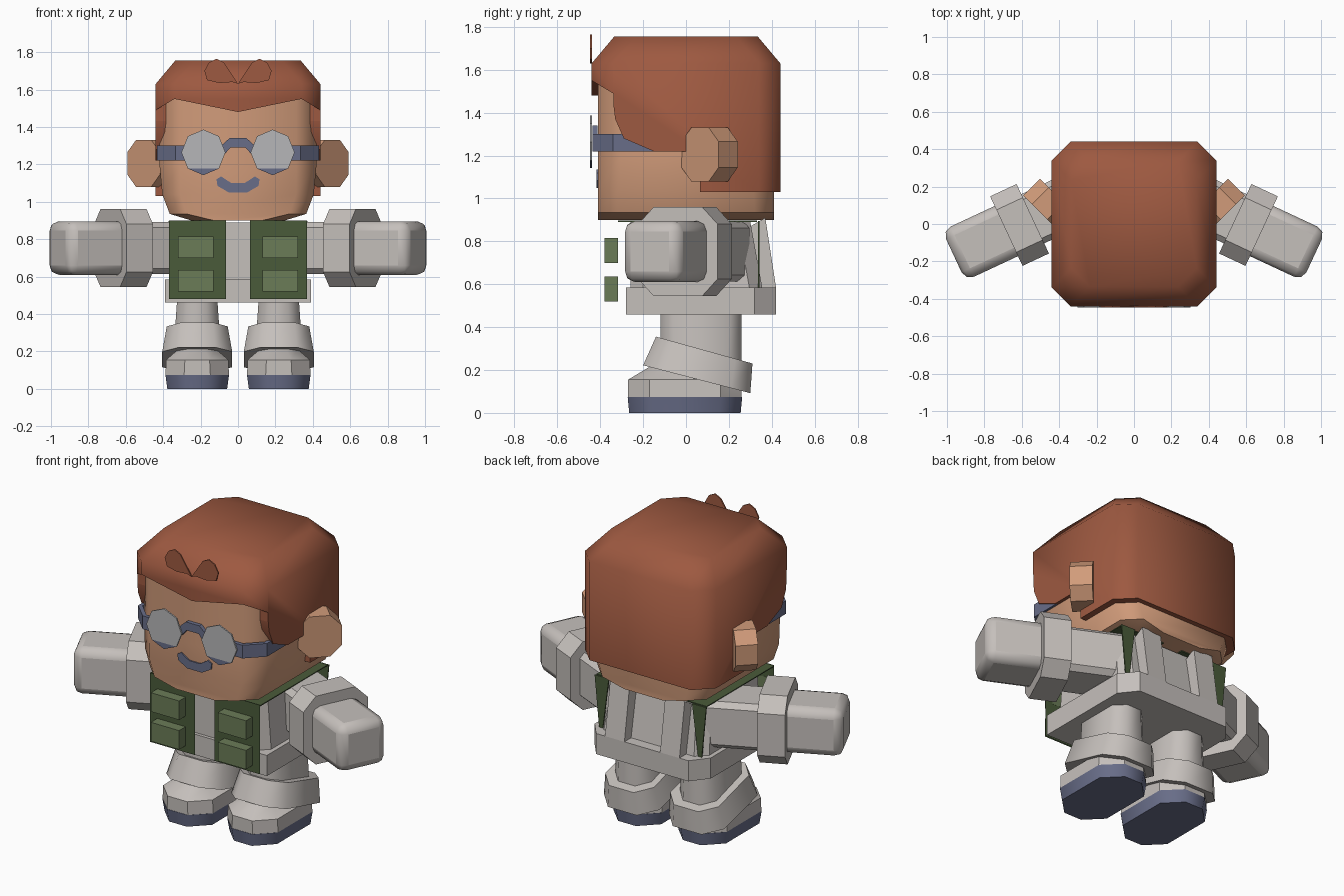
import bpy, bmesh, math
from mathutils import Matrix, Vector

if "Cube" in bpy.data.objects:
    bpy.data.objects.remove(bpy.data.objects["Cube"])


def material(name, rgb):
    m = bpy.data.materials.new(name)
    m.diffuse_color = (*rgb, 1)
    m.use_nodes = True
    m.node_tree.nodes["Principled BSDF"].inputs["Base Color"].default_value = m.diffuse_color
    return m


HAIR = material("auburn hair", (0.34, 0.10, 0.052))
SKIN = material("skin", (0.64, 0.33, 0.195))
CLOTH = material("light grey cloth", (0.56, 0.525, 0.50))
SLATE = material("slate blue", (0.14, 0.155, 0.25))
VEST = material("dark green", (0.068, 0.105, 0.042))
POUCH = material("moss green", (0.145, 0.20, 0.095))
LENS = material("lens grey", (0.47, 0.47, 0.48))


def finish(name, bm, mat, angle=30):
    bmesh.ops.recalc_face_normals(bm, faces=bm.faces)
    me = bpy.data.meshes.new(name)
    bm.to_mesh(me)
    bm.free()
    ob = bpy.data.objects.new(name, me)
    bpy.context.collection.objects.link(ob)
    me.materials.append(mat)
    smooth(ob, angle)
    return ob


def smooth(ob, angle):
    bpy.ops.object.select_all(action='DESELECT')
    ob.select_set(True)
    bpy.context.view_layer.objects.active = ob
    bpy.ops.object.shade_smooth_by_angle(angle=math.radians(angle))


def prism(name, pts, axis, lo, hi, mat, s=1, angle=30):
    """Outline pushed along an axis; a single sheet when lo equals hi."""
    bm = bmesh.new()
    place = {'x': lambda a, b, d: (s * d, a, b),
             'y': lambda a, b, d: (s * a, d, b),
             'z': lambda a, b, d: (s * a, b, d)}[axis]
    rings = [[bm.verts.new(place(a, b, d)) for a, b in pts]
             for d in ([lo] if lo == hi else [lo, hi])]
    for r in rings:
        bm.faces.new(r)
    if len(rings) == 2:
        n = len(pts)
        for i in range(n):
            j = (i + 1) % n
            bm.faces.new((rings[0][i], rings[0][j], rings[1][j], rings[1][i]))
    return finish(name, bm, mat, angle)


def rect(a0, a1, b0, b1):
    return [(a0, b0), (a1, b0), (a1, b1), (a0, b1)]


def octagon(hx, hy, c):
    return [(hx - c, -hy), (hx, c - hy), (hx, hy - c), (hx - c, hy),
            (c - hx, hy), (-hx, hy - c), (-hx, c - hy), (c - hx, -hy)]


def loft(name, rings, mat, angle=50):
    """Octagonal rings: (cx, cy, z, half x, half y, corner cut, tilt)."""
    bm = bmesh.new()
    loops = [[bm.verts.new((cx + x, cy + y, z + t * y)) for x, y in octagon(hx, hy, c)]
             for cx, cy, z, hx, hy, c, t in rings]
    bm.faces.new(loops[0])
    bm.faces.new(loops[-1])
    for a, b in zip(loops, loops[1:]):
        for i in range(8):
            j = (i + 1) % 8
            bm.faces.new((a[i], a[j], b[j], b[i]))
    return finish(name, bm, mat, angle)


# Head
loft("head", [(0, 0, 0.90, 0.25, 0.41, 0.12, 0), (0, 0, 0.935, 0.365, 0.41, 0.09, 0),
              (0, 0, 1.04, 0.405, 0.41, 0.095, 0), (0, 0, 1.20, 0.42, 0.41, 0.108, 0),
              (0, 0, 1.60, 0.42, 0.41, 0.108, 0)], SKIN)

# Hair cap with the face and cheek openings cut away
hair = loft("hair", [(0, 0, 1.03, 0.44, 0.44, 0.10, 0), (0, 0, 1.63, 0.44, 0.44, 0.10, 0),
                     (0, 0, 1.755, 0.335, 0.335, 0.10, 0)], HAIR)
cutters = [
    prism("fringe_cutter", [(-0.6, 0.9), (0.6, 0.9), (0.6, 1.40), (0.44, 1.49), (0.34, 1.55),
                            (0, 1.48), (-0.34, 1.55), (-0.44, 1.49), (-0.6, 1.40)],
          'y', -0.6, -0.338, HAIR),
    prism("cheek_cutter", [(-0.345, 0.9), (0.065, 0.9), (0.065, 1.22), (-0.15, 1.22),
                           (-0.29, 1.28), (-0.33, 1.37), (-0.345, 1.485)],
          'x', -0.6, 0.6, HAIR)]
for c in cutters:
    c.hide_render = True
    mod = hair.modifiers.new("opening", 'BOOLEAN')
    mod.operation = 'DIFFERENCE'
    mod.solver = 'EXACT'
    mod.object = c
    bpy.ops.object.select_all(action='DESELECT')
    hair.select_set(True)
    bpy.context.view_layer.objects.active = hair
    bpy.ops.object.modifier_apply(modifier=mod.name)
for c in cutters:
    bpy.data.objects.remove(c)
smooth(hair, 50)

# Mouth and glasses bridge
prism("mouth", [(-0.115, 1.12), (-0.09, 1.135), (-0.06, 1.115), (-0.035, 1.10), (0.035, 1.10),
                (0.06, 1.115), (0.09, 1.135), (0.115, 1.12), (0.11, 1.085), (0.05, 1.05),
                (-0.05, 1.05), (-0.11, 1.085)], 'y', -0.418, -0.408, SLATE)
prism("glasses_bridge", [(-0.09, 1.30), (-0.045, 1.34), (0.045, 1.34), (0.09, 1.30),
                         (0.075, 1.25), (0.04, 1.29), (-0.04, 1.29), (-0.075, 1.25)],
      'y', -0.436, -0.412, SLATE)

# Torso and hem
loft("torso", [(0, 0.05, 0.56, 0.365, 0.31, 0.06, 0), (0, 0.02, 0.89, 0.34, 0.28, 0.06, 0)],
     CLOTH, 30)
hem = [(-0.39, -0.28), (0.39, -0.28), (0.39, 0.32), (0.31, 0.42), (-0.31, 0.42), (-0.39, 0.32)]
prism("hem", hem, 'z', 0.46, 0.585, CLOTH)

for s, side in ((1, "right"), (-1, "left")):
    # Forelock leaf
    prism(side + "_forelock", [(0, 1.63), (0.03, 1.64), (0.10, 1.635), (0.165, 1.65), (0.18, 1.70),
                               (0.155, 1.745), (0.115, 1.765), (0.075, 1.745)],
          'y', -0.447, -0.439, HAIR, s)

    # Glasses: lens, lower rim facet and temple strap
    lens = [(0.185 + 0.118 * math.sin(k * math.pi / 4), 1.264 + 0.122 * math.cos(k * math.pi / 4))
            for k in range(8)]
    prism(side + "_lens", lens[:4] + lens[5:], 'y', -0.447, -0.438, LENS, s)
    prism(side + "_lens_rim", lens[3:6], 'y', -0.447, -0.438, SLATE, s)
    prism(side + "_glasses_strap", [(0.26, -0.437), (0.335, -0.437), (0.433, -0.34), (0.433, -0.05),
                                    (0.41, -0.05), (0.41, -0.33), (0.325, -0.415), (0.26, -0.415)],
          'z', 1.22, 1.30, SLATE, s)

    # Ear: octagonal disc turned outward
    ear = prism(side + "_ear", octagon(0.123, 0.125, 0.065), 'y', -0.063, 0.063, SKIN)
    ear.matrix_world = Matrix.Translation((s * 0.46, 0.11, 1.205)) @ \
        Matrix.Rotation(s * math.pi / 4, 4, 'Z')

    # Arm parts lie along local x, swung forward
    swing = Matrix.Translation((s * 0.612, -0.005, 0.7525)) @ \
        Matrix.Rotation(-s * math.radians(25), 4, 'Z')
    cuff = prism(side + "_sleeve_cuff", octagon(0.205, 0.2075, 0.08), 'x', -0.078, 0.078, CLOTH, s)
    sleeve = prism(side + "_sleeve", octagon(0.145, 0.14, 0.03), 'x', -0.40, 0, CLOTH, s)
    hand = prism(side + "_hand", rect(-0.148, 0.148, -0.143, 0.143), 'x', 0.0, 0.388, CLOTH, s)
    bev = hand.modifiers.new("rounding", 'BEVEL')
    bev.width = 0.05
    bev.segments = 2
    smooth(hand, 50)
    for part in (cuff, sleeve, hand):
        part.matrix_world = swing

    # Vest: front panel, shoulder flap, back strip
    prism(side + "_vest_front", rect(0.065, 0.37, 0.48, 0.90), 'y', -0.318, -0.318, VEST, s)
    prism(side + "_vest_shoulder", rect(0.065, 0.37, -0.318, 0.33), 'z', 0.891, 0.897, VEST, s)
    prism(side + "_vest_back", [(0.28, 0.895), (0.375, 0.895), (0.345, 0.585), (0.32, 0.585)],
          'y', 0.335, 0.342, VEST, s)
    for n, z in (("lower", 0.52), ("upper", 0.70)):
        prism(side + "_" + n + "_pouch", rect(0.13, 0.32, z, z + 0.115), 'y', -0.38, -0.317, POUCH, s)

    # Back brace on the torso
    prism(side + "_back_brace", [(0.28, 0.585), (0.42, 0.585), (0.37, 0.91), (0.30, 0.87)],
          'x', 0.12, 0.25, CLOTH, s)

    # Leg, boot band, foot and sole
    x = s * 0.218
    loft(side + "_leg", [(x, 0.07, 0.15, 0.13, 0.19, 0.07, 0),
                         (x, 0.07, 0.47, 0.108, 0.19, 0.06, 0)], CLOTH)
    loft(side + "_boot_band", [(x, 0.05, 0.157, 0.187, 0.25, 0.09, -0.26),
                               (x, 0.085, 0.293, 0.163, 0.225, 0.08, -0.278)], CLOTH)
    loft(side + "_foot", [(x, -0.005, 0.075, 0.170, 0.265, 0.10, 0),
                          (x, -0.005, 0.155, 0.166, 0.265, 0.10, 0),
                          (x, 0.035, 0.212, 0.10, 0.21, 0.06, 0)], CLOTH, 30)
    loft(side + "_sole", [(x, -0.005, 0.0, 0.160, 0.26, 0.10, 0),
                          (x, -0.005, 0.075, 0.170, 0.267, 0.10, 0)], SLATE)
